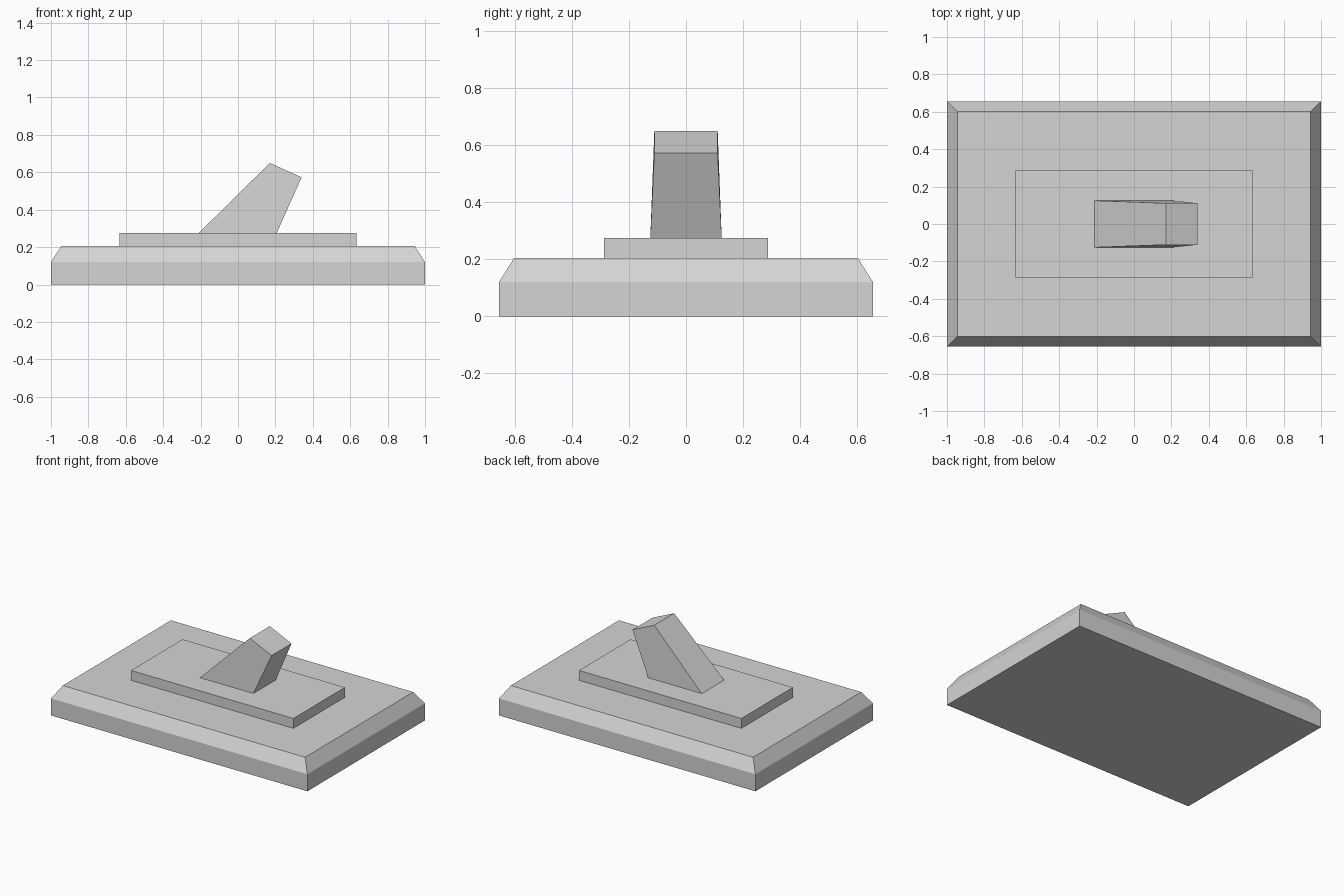
import bpy

cube = bpy.data.objects.get("Cube")
if cube:
    bpy.data.objects.remove(cube, do_unlink=True)

# Single light grey plastic
grey = bpy.data.materials.new("light_grey")
grey.use_nodes = True
colour = (0.66, 0.66, 0.66, 1)
grey.diffuse_color = colour
grey.node_tree.nodes["Principled BSDF"].inputs["Base Color"].default_value = colour


def rectangle(hx, hy, z):
    return [(-hx, -hy, z), (hx, -hy, z), (hx, hy, z), (-hx, hy, z)]


def loft(name, rings):
    """Join four-cornered rings, bottom to top, into a closed flat-shaded solid."""
    verts = [v for ring in rings for v in ring]
    faces = [(3, 2, 1, 0)]
    for r in range(len(rings) - 1):
        a, b = 4 * r, 4 * r + 4
        for i in range(4):
            j = (i + 1) % 4
            faces.append((a + i, a + j, b + j, b + i))
    top = 4 * (len(rings) - 1)
    faces.append(tuple(range(top, top + 4)))
    mesh = bpy.data.meshes.new(name)
    mesh.from_pydata(verts, [], faces)
    mesh.materials.append(grey)
    obj = bpy.data.objects.new(name, mesh)
    bpy.context.collection.objects.link(obj)
    return obj


# Wall plate with sloped rim
loft("wall_plate", [rectangle(1, 0.655, 0),
                    rectangle(1, 0.655, 0.12),
                    rectangle(0.945, 0.602, 0.205)])

# Raised panel around the lever
loft("raised_panel", [rectangle(0.633, 0.287, 0.205),
                      rectangle(0.633, 0.287, 0.275)])


# Leaning, tapered lever
def lever_ring(x0, z0, x1, z1, hy):
    return [(x0, -hy, z0), (x1, -hy, z1), (x1, hy, z1), (x0, hy, z0)]


loft("switch_lever", [lever_ring(-0.21, 0.275, 0.207, 0.275, 0.125),
                      lever_ring(0.17, 0.65, 0.34, 0.573, 0.111)])
